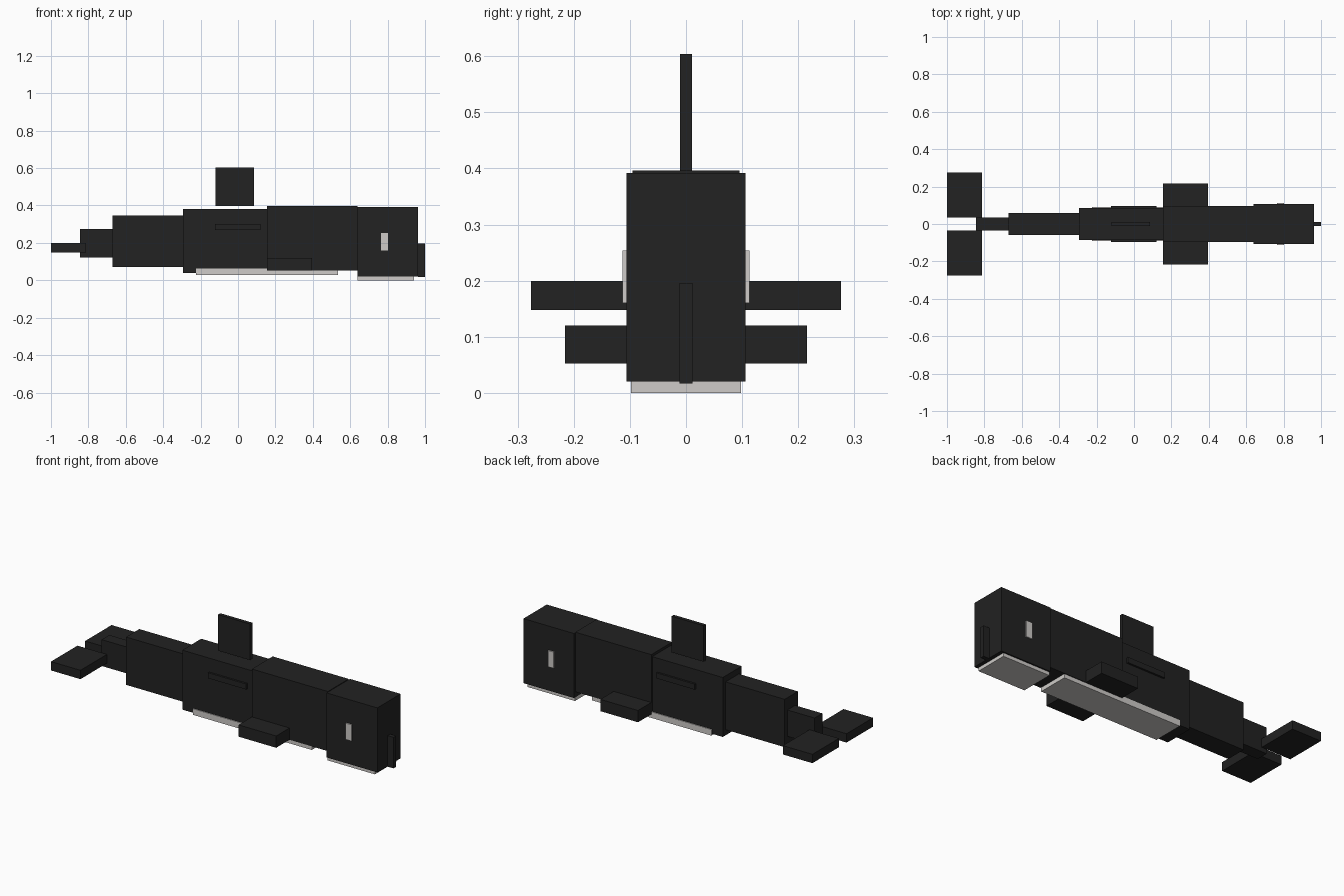
import bpy
import bmesh

cube = bpy.data.objects.get("Cube")
if cube:
    bpy.data.objects.remove(cube, do_unlink=True)


def material(name, rgb):
    m = bpy.data.materials.new(name)
    m.use_nodes = True
    m.diffuse_color = (*rgb, 1)
    bsdf = next(n for n in m.node_tree.nodes if n.type == "BSDF_PRINCIPLED")
    bsdf.inputs["Base Color"].default_value = (*rgb, 1)
    bsdf.inputs["Roughness"].default_value = 0.8
    return m


black = material("charcoal black", (0.016, 0.016, 0.016))
white = material("warm white", (0.62, 0.60, 0.58))


def box(name, x, y, z, mat):
    """Box from (min, max) ranges on each axis."""
    mesh = bpy.data.meshes.new(name)
    bm = bmesh.new()
    bmesh.ops.create_cube(bm, size=1)
    for v in bm.verts:
        v.co = [r[0] if c < 0 else r[1] for r, c in zip((x, y, z), v.co)]
    bm.to_mesh(mesh)
    bm.free()
    mesh.materials.append(mat)
    ob = bpy.data.objects.new(name, mesh)
    bpy.context.collection.objects.link(ob)
    return ob


def centred(name, x, half, z, mat=black):
    return box(name, x, (-half, half), z, mat)


def pair(name, x, y, z, mat=black):
    box("left_" + name, x, (-y[1], -y[0]), z, mat)
    box("right_" + name, x, y, z, mat)


# Body segments, head to tail
centred("head", (0.64, 0.963), 0.106, (0.02, 0.392))
centred("front_body", (0.155, 0.64), 0.095, (0.052, 0.396))
centred("middle_body", (-0.295, 0.155), 0.086, (0.038, 0.381))
centred("rear_body", (-0.672, -0.295), 0.06, (0.07, 0.346))
centred("tail_stem", (-0.845, -0.672), 0.035, (0.123, 0.275))

# Snout ridge, back fin and side strip
centred("snout_ridge", (0.963, 1.0), 0.0115, (0.017, 0.196))
centred("back_fin", (-0.12, 0.085), 0.0105, (0.396, 0.604))
centred("side_strip", (-0.123, 0.12), 0.097, (0.269, 0.301))

# White chin, belly and eye patches
centred("chin_plate", (0.64, 0.942), 0.098, (0.0, 0.02), white)
centred("belly_plate", (-0.225, 0.535), 0.091, (0.029, 0.064), white)
pair("eye_patch", (0.765, 0.803), (0.104, 0.113), (0.16, 0.254), white)

# Flippers and tail flukes
pair("flipper", (0.155, 0.395), (0.09, 0.216), (0.052, 0.12))
pair("tail_fluke", (-1.0, -0.812), (0.035, 0.276), (0.148, 0.199))
